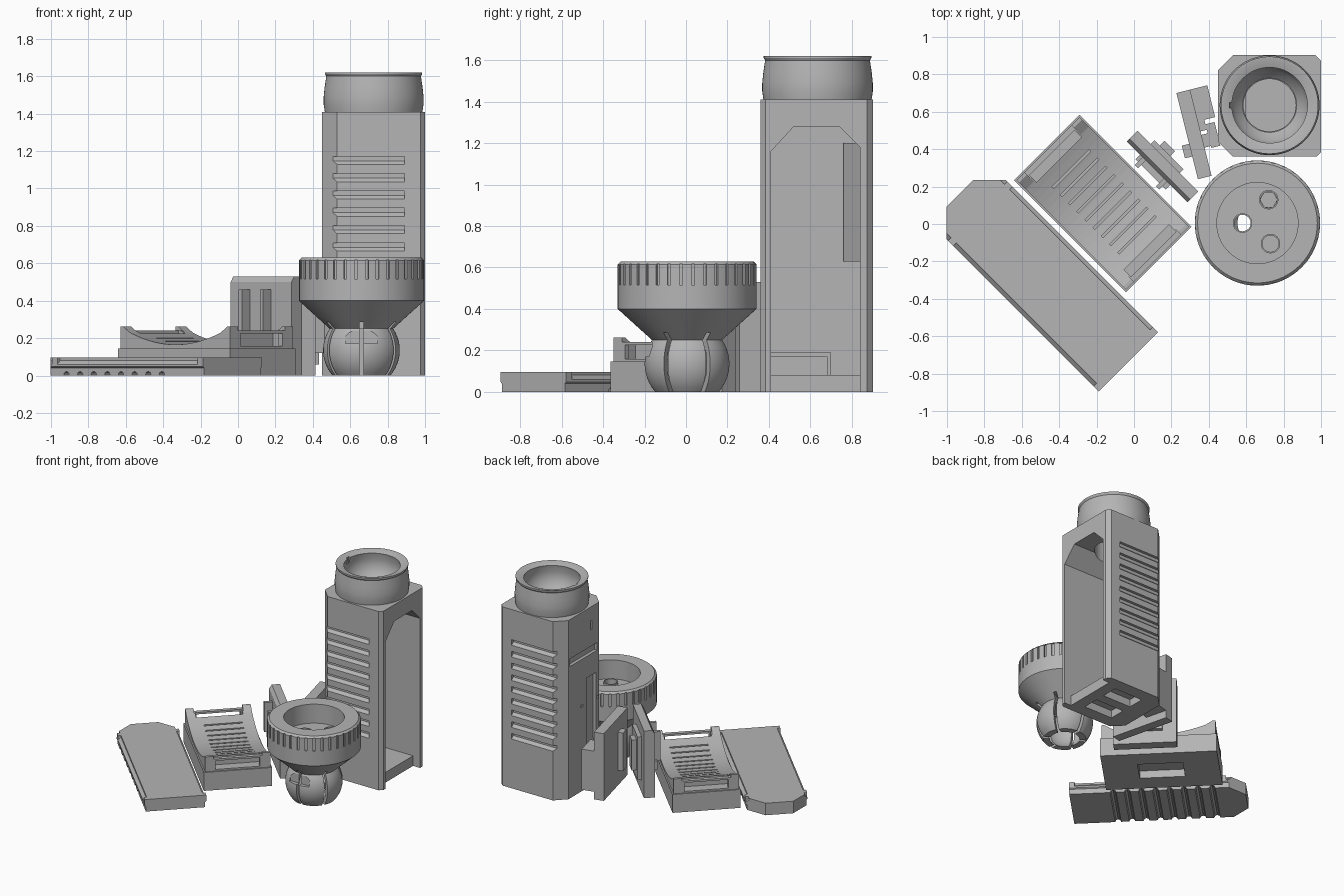
import bpy, bmesh
from math import sin, cos, pi, radians, sqrt
from mathutils import Matrix, Vector

if "Cube" in bpy.data.objects:
    bpy.data.objects.remove(bpy.data.objects["Cube"])

grey = bpy.data.materials.new("plain grey")
grey.use_nodes = True
grey.diffuse_color = (0.46, 0.46, 0.46, 1)
grey.node_tree.nodes["Principled BSDF"].inputs["Base Color"].default_value = grey.diffuse_color


def make(name, bm, loc=(0, 0, 0), turn=0):
    bmesh.ops.recalc_face_normals(bm, faces=bm.faces)
    mesh = bpy.data.meshes.new(name)
    bm.to_mesh(mesh)
    bm.free()
    mesh.materials.append(grey)
    ob = bpy.data.objects.new(name, mesh)
    bpy.context.collection.objects.link(ob)
    ob.matrix_world = Matrix.Translation(loc) @ Matrix.Rotation(radians(turn), 4, "Z")
    return ob


def box(bm, x, y, z, turn=None):
    """Box from three (low, high) ranges, optionally turned about the origin."""
    mid = Vector((sum(x) / 2, sum(y) / 2, sum(z) / 2))
    size = (x[1] - x[0], y[1] - y[0], z[1] - z[0], 1)
    m = Matrix.Translation(mid) @ Matrix.Diagonal(size)
    bmesh.ops.create_cube(bm, size=1, matrix=turn @ m if turn else m)


def prism(bm, pts, axis, low, high):
    """Extrude a 2D outline along axis 0, 1 or 2."""
    def place(p, h):
        co = list(p)
        co.insert(axis, h)
        return bm.verts.new(co)
    a, b = [place(p, low) for p in pts], [place(p, high) for p in pts]
    bm.faces.new(a)
    bm.faces.new(b)
    for i in range(len(pts)):
        j = (i + 1) % len(pts)
        bm.faces.new((a[i], a[j], b[j], b[i]))


def lathe(bm, pts, steps=72):
    """Turn a closed (radius, height) outline about z, sharing points on the axis."""
    rings = []
    for r, z in pts:
        count = steps if r > 0 else 1
        ring = [bm.verts.new((r * cos(2 * pi * i / steps), r * sin(2 * pi * i / steps), z))
                for i in range(count)]
        rings.append(ring * (steps // count))
    for k in range(len(rings)):
        a, b = rings[k - 1], rings[k]
        for i in range(steps):
            j = (i + 1) % steps
            corners = list(dict.fromkeys((a[i], a[j], b[j], b[i])))
            if len(corners) > 2:
                bm.faces.new(corners)


def cylinder(bm, r, x, y, z, sides=24):
    prism(bm, [(x + r * cos(2 * pi * i / sides), y + r * sin(2 * pi * i / sides))
               for i in range(sides)], 2, *z)


def cut(ob, bm):
    """Subtract the bmesh, given in the object's own frame."""
    cutter = make("cutter", bm)
    cutter.matrix_world = ob.matrix_world
    cutter.hide_render = True
    mod = ob.modifiers.new("cut", "BOOLEAN")
    mod.operation, mod.solver, mod.object = "DIFFERENCE", "EXACT", cutter
    bpy.context.view_layer.update()
    done = ob.evaluated_get(bpy.context.evaluated_depsgraph_get())
    mesh = bpy.data.meshes.new_from_object(done)
    ob.modifiers.clear()
    ob.data = mesh
    bpy.data.objects.remove(cutter)


# Tall housing: chamfered column, open on one side
bm = bmesh.new()
prism(bm, [(0.45, 0.44), (0.53, 0.36), (0.975, 0.36), (1, 0.385), (1, 0.873), (0.97, 0.903),
           (0.53, 0.903), (0.45, 0.823)], 2, 0, 1.41)
housing = make("housing", bm)
bm = bmesh.new()
prism(bm, [(0.41, 0.08), (0.41, 1.16), (0.52, 1.28), (0.74, 1.28), (0.84, 1.18), (0.84, 0.08)],
      0, 0.5, 1.1)
cut(housing, bm)
bm = bmesh.new()
box(bm, (0.94, 1.1), (0.41, 0.84), (-0.1, 0.1))
for y in (0.46, 0.67):
    box(bm, (0.6, 0.85), (y, y + 0.13), (-0.1, 0.06))
cylinder(bm, 0.14, 0.725, 0.635, (1.2, 1.5), 48)
cut(housing, bm)

# Sloped louvre grooves on the two closed faces, and slots in the spine
bm = bmesh.new()
for i in range(9):
    z = 0.41 + 0.0925 * i
    for face, inward in ((0.36, 1), (0.903, -1)):
        prism(bm, [(face - inward * 0.05, z - 0.022), (face, z - 0.022),
                   (face + inward * 0.022, z - 0.002), (face + inward * 0.022, z + 0.022),
                   (face - inward * 0.05, z + 0.022)], 0, 0.4, 0.89)
box(bm, (0.4, 0.475), (0.465, 0.8), (1.04, 1.1))
box(bm, (0.4, 0.475), (0.48, 0.6), (0.2, 0.87))
box(bm, (0.4, 0.475), (0.53, 0.55), (1.23, 1.3))
for y in (0.45, 0.64):
    box(bm, (0.4, 0.465), (y, y + 0.025), (0.66, 0.68))
cut(housing, bm)

# Inner corner wedge and low catch
bm = bmesh.new()
prism(bm, [(0.49, 0.76), (0.52, 0.76), (0.66, 0.845), (0.49, 0.845)], 2, 0.63, 1.2)
make("inner_corner", bm)
bm = bmesh.new()
box(bm, (0.49, 0.6), (0.405, 0.7), (0.17, 0.19))
box(bm, (0.49, 0.6), (0.68, 0.7), (0.075, 0.17))
make("floor_catch", bm)

# Socket neck on top
bm = bmesh.new()
lathe(bm, [(0.25, 1.4), (0.261, 1.41), (0.267, 1.45), (0.267, 1.49), (0.262, 1.54), (0.253, 1.6),
           (0.26, 1.612), (0.26, 1.62), (0.25, 1.62), (0.202, 1.605), (0.213, 1.55),
           (0.208, 1.5), (0.185, 1.45), (0.14, 1.405)])
neck = make("socket_neck", bm, (0.725, 0.635, 0))
bm = bmesh.new()
box(bm, (-0.215, -0.18), (-0.015, 0.015), (1.56, 1.7))
cut(neck, bm)


# Ball cup: knurled ring, cone and hollow ball in one turned body
def ball(r, z):
    return (sqrt(r * r - (z - 0.135) ** 2), z)


levels = [0.25 * i / 12 for i in range(13)]
bm = bmesh.new()
lathe(bm, [(0, 0.48), (0.217, 0.48), (0.217, 0.63), (0.32, 0.63), (0.335, 0.615), (0.335, 0.4)]
      + [ball(0.205, z) for z in reversed(levels)] + [ball(0.172, z) for z in levels]
      + [(0, 0.25)])
cup = make("ball_cup", bm, (0.66, 0.005, 0))
bm = bmesh.new()
for i in range(36):
    box(bm, (0.322, 0.4), (-0.008, 0.008), (0.515, 0.618),
        Matrix.Rotation(2 * pi * (i + 0.5) / 36, 4, "Z"))
cut(cup, bm)
bm = bmesh.new()
for i in range(6):
    box(bm, (0.1, 0.215), (-0.011, 0.011), (-0.1, 0.285),
        Matrix.Rotation(pi / 6 + pi * i / 3, 4, "Z"))
cut(cup, bm)
bm = bmesh.new()
cylinder(bm, 0.045, -0.08, 0, (0.2, 0.6))
cylinder(bm, 0.045, 0.06, 0.125, (0.4, 0.6), 6)
cylinder(bm, 0.045, 0.07, -0.11, (0.42, 0.6))
box(bm, (-0.085, 0.085), (-0.3, -0.17), (0.17, 0.24))
cut(cup, bm)

# Raised collars round the three holes
bm = bmesh.new()
for x, y in ((-0.08, 0), (0.06, 0.125), (0.07, -0.11)):
    for i in range(24):
        a, b = 2 * pi * i / 24, 2 * pi * (i + 1) / 24
        prism(bm, [(x + r * cos(t), y + r * sin(t))
                   for r, t in ((0.044, a), (0.052, a), (0.052, b), (0.044, b))], 2, 0.475, 0.5)
make("hole_collars", bm, (0.66, 0.005, 0))

# Long cover plate with sloped rails and one clipped end
bm = bmesh.new()
half = [(0.215, 0), (0.215, 0.04), (0.224, 0.047), (0.224, 0.06), (0.202, 0.08), (0.202, 0.095)]
prism(bm, [(v - 0.542, z) for v, z in half] + [(-v - 0.542, z) for v, z in reversed(half)],
      0, -0.775, 0.5)
plate = make("cover_plate", bm, turn=-45)
bm = bmesh.new()
for s in (-1, 1):
    prism(bm, [(-0.9, -0.542 + s * 0.1), (-0.775, -0.542 + s * 0.1), (-0.65, -0.542 + s * 0.226),
               (-0.65, -0.542 + s * 0.4), (-0.9, -0.542 + s * 0.4)], 2, -0.1, 0.2)
for i in range(8):
    u = -0.54 + 0.103 * i
    prism(bm, [(u + 0.022 * cos(pi * k / 4), 0.022 * sin(pi * k / 4)) for k in range(8)],
          1, -0.9, -0.2)
cut(plate, bm)
bm = bmesh.new()
for s in (-1, 1):
    for u in (-0.64, 0.46):
        box(bm, (u, u + 0.04), sorted((-0.542 + s * 0.19, -0.542 + s * 0.224)), (0.05, 0.095))
make("plate_tabs", bm, turn=-45)

# Saddle block: stepped base with a concave top
bm = bmesh.new()
box(bm, (-0.62, 0.228), (-0.288, 0.207), (0, 0.145))
base = make("saddle_base", bm, turn=-45)
bm = bmesh.new()
box(bm, (-0.36, -0.03), (-0.14, 0.06), (-0.1, 0.06))
cut(base, bm)
bm = bmesh.new()
arc = [(-0.196 + 0.37 * k / 10, 0.165 + 0.075 * (k / 10) ** 2) for k in range(10, -11, -1)]
prism(bm, [(-0.61, 0.14), (0.218, 0.14), (0.218, 0.24)] + arc + [(-0.61, 0.24)], 1, -0.278, 0.197)
saddle = make("saddle", bm, turn=-45)
bm = bmesh.new()
for i in range(9):
    u = -0.196 + 0.062 * (i - 4)
    box(bm, (u - 0.006, u + 0.006), (-0.17, 0.11), (0.15, 0.3))
for u in (-0.58, 0.135):
    box(bm, (u, u + 0.053), (-0.21, 0.13), (0.155, 0.3))
cut(saddle, bm)
bm = bmesh.new()
for u in (-0.7, 0.16):
    box(bm, (u, u + 0.15), (-0.2, 0.12), (0.158, 0.225))
cut(saddle, bm)
bm = bmesh.new()
for v in (-0.278, 0.137):
    prism(bm, [(-0.61, 0.235), (-0.54, 0.23), (-0.59, 0.262), (-0.61, 0.262)], 1, v, v + 0.06)
    prism(bm, [(0.218, 0.235), (0.148, 0.23), (0.198, 0.262), (0.218, 0.262)], 1, v, v + 0.06)
make("saddle_hooks", bm, turn=-45)

# First upright clip: panel, back boss and front hooks
bm = bmesh.new()
prism(bm, [(0.285, 0), (0.365, 0), (0.365, 0.53), (0.305, 0.53), (0.285, 0.5)], 0, -0.34, 0.12)
make("clip_panel", bm, turn=-45)
bm = bmesh.new()
box(bm, (-0.24, -0.02), (0.36, 0.395), (0.1, 0.44))
box(bm, (-0.2, -0.12), (0.39, 0.43), (0.16, 0.4))
box(bm, (-0.24, -0.01), (0.25, 0.29), (0.17, 0.24))
for u in (-0.22, -0.06):
    box(bm, (u, u + 0.025), (0.225, 0.29), (0.23, 0.46))
make("clip_hooks", bm, turn=-45)

# Second upright clip: a stepped bar
spot = (0.285, 0.715, 0)
bm = bmesh.new()
box(bm, (0, 0.475), (-0.06, 0.015), (0, 0.53))
make("second_clip_panel", bm, spot, -76)
bm = bmesh.new()
box(bm, (0, 0.175), (0.01, 0.11), (0.06, 0.38))
box(bm, (0.17, 0.23), (0.01, 0.05), (0.1, 0.38))
box(bm, (0.2, 0.33), (0.05, 0.1), (0.12, 0.38))
box(bm, (0.25, 0.32), (0.01, 0.06), (0.12, 0.38))
box(bm, (0.28, 0.35), (-0.1, -0.05), (0.12, 0.42))
make("second_clip_hooks", bm, spot, -76)

# Keep hard edges sharp and round parts smooth
for ob in (neck, cup):
    bpy.ops.object.select_all(action="DESELECT")
    ob.select_set(True)
    bpy.context.view_layer.objects.active = ob
    bpy.ops.object.shade_smooth_by_angle(angle=radians(25))
